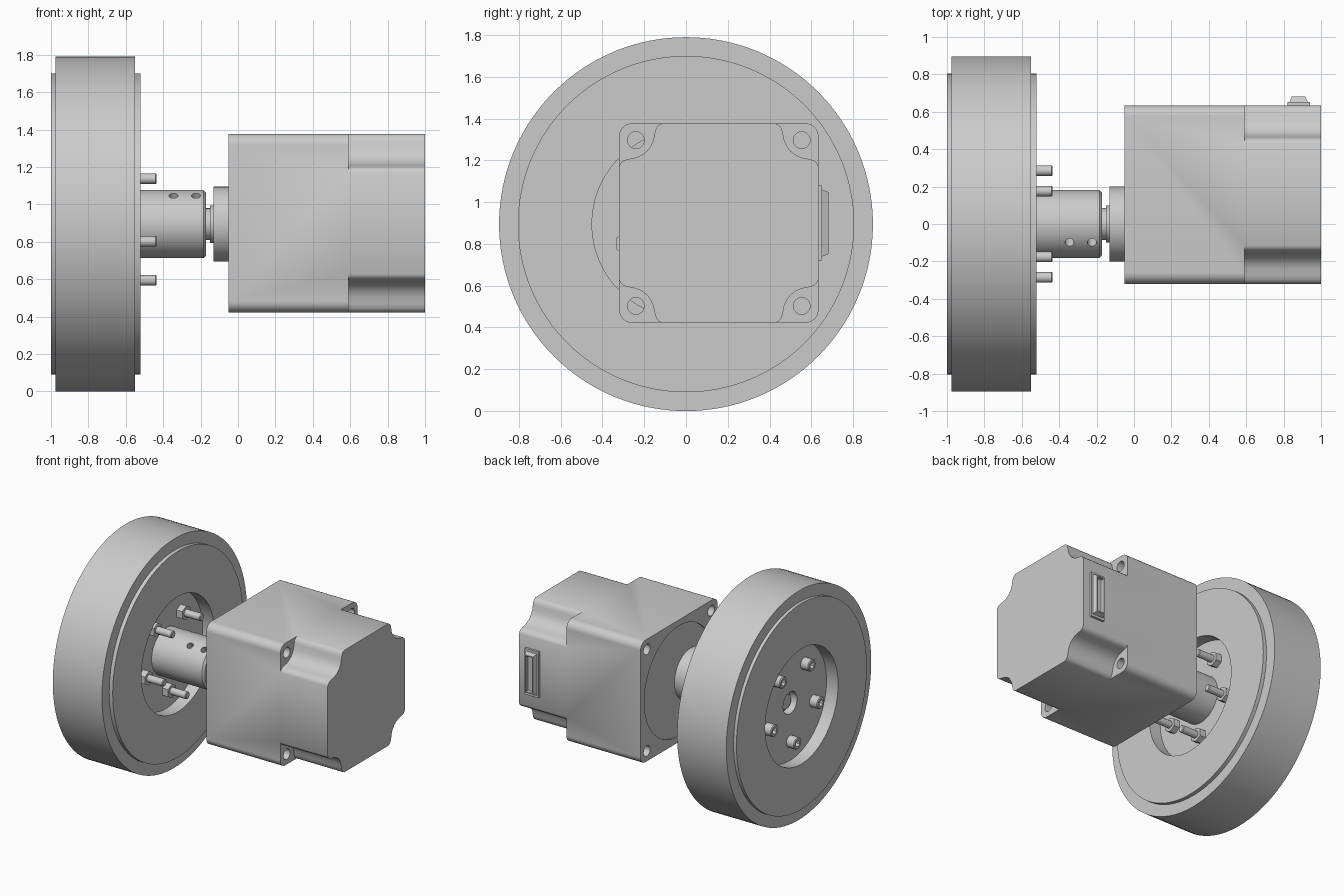
import bpy, bmesh
from math import sin, cos, pi, radians
from mathutils import Matrix, Vector

cube = bpy.data.objects.get("Cube")
if cube:
    bpy.data.objects.remove(cube, do_unlink=True)

GREY = bpy.data.materials.new("plain_grey")
GREY.use_nodes = True
GREY.diffuse_color = (0.6, 0.6, 0.6, 1)
GREY.node_tree.nodes["Principled BSDF"].inputs["Base Color"].default_value = (0.6, 0.6, 0.6, 1)

AXLE = (0, 0.895)        # wheel axis in y, z
MOTOR = (0.157, 0.9)     # motor centre in y, z
HALF = 0.477             # half width of the motor


def finish(name, bm):
    bmesh.ops.recalc_face_normals(bm, faces=bm.faces)
    mesh = bpy.data.meshes.new(name)
    bm.to_mesh(mesh)
    bm.free()
    mesh.materials.append(GREY)
    obj = bpy.data.objects.new(name, mesh)
    bpy.context.collection.objects.link(obj)
    smooth(obj)
    return obj


def smooth(obj):
    obj.data.shade_smooth()
    obj.data.set_sharp_from_angle(angle=radians(30))


def lathe(name, profile, centre=AXLE, sides=48, closed=False):
    """Turn a profile of (x, radius) points around an axis along x."""
    bm = bmesh.new()
    verts = [bm.verts.new((x, 0, r)) for x, r in profile]
    pairs = list(zip(verts, verts[1:]))
    if closed:
        pairs.append((verts[-1], verts[0]))
    edges = [bm.edges.new(p) for p in pairs]
    bmesh.ops.spin(bm, geom=verts + edges, cent=(0, 0, 0), axis=(1, 0, 0),
                   angle=2 * pi, steps=sides)
    bmesh.ops.remove_doubles(bm, verts=bm.verts, dist=1e-5)
    bmesh.ops.translate(bm, verts=bm.verts, vec=(0, *centre))
    return finish(name, bm)


def rod(name, x0, x1, r, centre=AXLE, sides=32):
    return lathe(name, [(x0, 0), (x0, r), (x1, r), (x1, 0)], centre, sides)


def prism(name, points, x0, x1):
    """Extrude a (y, z) outline along x."""
    bm = bmesh.new()
    face = bm.faces.new([bm.verts.new((x0, y, z)) for y, z in points])
    ext = bmesh.ops.extrude_face_region(bm, geom=[face], use_keep_orig=True)
    moved = [v for v in ext["geom"] if isinstance(v, bmesh.types.BMVert)]
    bmesh.ops.translate(bm, verts=moved, vec=(x1 - x0, 0, 0))
    return finish(name, bm)


def cut(obj, cutter):
    cutter.hide_render = True
    mod = obj.modifiers.new("cut", 'BOOLEAN')
    mod.operation = 'DIFFERENCE'
    mod.solver = 'EXACT'
    mod.object = cutter
    with bpy.context.temp_override(object=obj, active_object=obj):
        bpy.ops.object.modifier_apply(modifier=mod.name)
    bpy.data.objects.remove(cutter, do_unlink=True)
    smooth(obj)


# Wheel: tyre and a rim dished on both sides
lathe("tyre", [(-0.975, 0.895), (-0.975, 0.8), (-0.55, 0.8), (-0.55, 0.895)],
      sides=128, closed=True)
lathe("wheel_rim", [(-1, 0.805), (-1, 0.45), (-0.9, 0.45), (-0.9, 0.085),
                    (-0.62, 0.085), (-0.62, 0.45), (-0.52, 0.45), (-0.52, 0.805)],
      sides=128, closed=True)

# Shaft coupling with crosswise set screw holes
coupling = lathe("shaft_coupling", [(-0.63, 0.08), (-0.63, 0.182), (-0.185, 0.182),
                                    (-0.17, 0.167), (-0.17, 0.08)], sides=64, closed=True)
for x in (-0.345, -0.225):
    drill = rod("drill", -0.4, 0.4, 0.024, (0, 0), 24)
    drill.data.transform(Matrix.Translation((x, *AXLE)) @ Matrix.Rotation(radians(123), 4, 'X')
                         @ Matrix.Rotation(pi / 2, 4, 'Z'))
    cut(coupling, drill)

# Stepped output shaft and motor pilot
lathe("output_shaft", [(-0.87, 0), (-0.87, 0.055), (-0.855, 0.07), (-0.17, 0.07),
                       (-0.17, 0.085), (-0.15, 0.085), (-0.15, 0.1), (-0.12, 0.1),
                       (-0.12, 0)])
rod("motor_pilot", -0.13, -0.02, 0.2, sides=64)

# Five wheel bolts with socket heads and hex nuts
for i in range(5):
    a = radians(-18 + 72 * i)
    spot = (AXLE[0] + 0.3 * cos(a), AXLE[1] + 0.3 * sin(a))
    lathe(f"bolt_shank_{i + 1}", [(-0.91, 0), (-0.91, 0.028), (-0.44, 0.028),
                                  (-0.435, 0.023), (-0.435, 0)], spot, 24)
    head = lathe(f"bolt_head_{i + 1}", [(-0.9, 0), (-0.9, 0.046), (-0.962, 0.046),
                                        (-0.968, 0.04), (-0.968, 0)], spot, 32)
    cut(head, rod("socket", -1, -0.935, 0.025, spot, 6))
    rod(f"hex_nut_{i + 1}", -0.62, -0.57, 0.056, spot, 6)

# Motor body: rounded square, scalloped rear corners and drilled flange
R = 0.06
outline = []
for sy, sz, start in ((1, 1, 0), (-1, 1, 90), (-1, -1, 180), (1, -1, 270)):
    for k in range(9):
        a = radians(start + 90 * k / 8)
        outline.append((MOTOR[0] + sy * (HALF - R) + R * cos(a),
                        MOTOR[1] + sz * (HALF - R) + R * sin(a)))
motor = prism("motor_body", outline, -0.05, 1)

half_scallop = [(0.52, 0.262), (0.477, 0.272), (0.469, 0.288), (0.455, 0.3),
                (0.43, 0.307), (0.395, 0.314), (0.367, 0.327)]
scallop = half_scallop + [(0.344, 0.344)] + [(b, a) for a, b in reversed(half_scallop)]
scallop.append((0.52, 0.52))
for sy in (1, -1):
    for sz in (1, -1):
        cut(motor, prism("corner_cutter", [(MOTOR[0] + sy * a, MOTOR[1] + sz * b)
                                           for a, b in scallop], 0.59, 1.1))
        cut(motor, rod("hole_cutter", -0.1, 0.7, 0.04,
                       (MOTOR[0] + sy * 0.397, MOTOR[1] + sz * 0.397)))
cut(motor, rod("face_cutter", -0.1, -0.04, 0.43, MOTOR, 96))

# Connector: base plate with a tapered, hollow socket on the back face
bm = bmesh.new()
bmesh.ops.create_cube(bm, size=1, matrix=Matrix.Translation((0.88, 0.637, 0.9))
                      @ Matrix.Diagonal((0.12, 0.03, 0.36, 1)))
finish("connector_base", bm)

bm = bmesh.new()
bmesh.ops.create_cube(bm, size=1, matrix=Matrix.Translation((0.88, 0.66, 0.9))
                      @ Matrix.Diagonal((0.108, 0.046, 0.335, 1)))
bm.faces.ensure_lookup_table()
top = max(bm.faces, key=lambda f: f.calc_center_median().y)
for v in top.verts:
    v.co.x += 0.018 if v.co.x < 0.88 else -0.018
    v.co.z += 0.02 if v.co.z < 0.9 else -0.02
bmesh.ops.inset_individual(bm, faces=[top], thickness=0.012)
hollow = bmesh.ops.extrude_discrete_faces(bm, faces=[top])["faces"][0]
bmesh.ops.translate(bm, verts=hollow.verts, vec=Vector((0, -0.028, 0)))
finish("connector_socket", bm)
